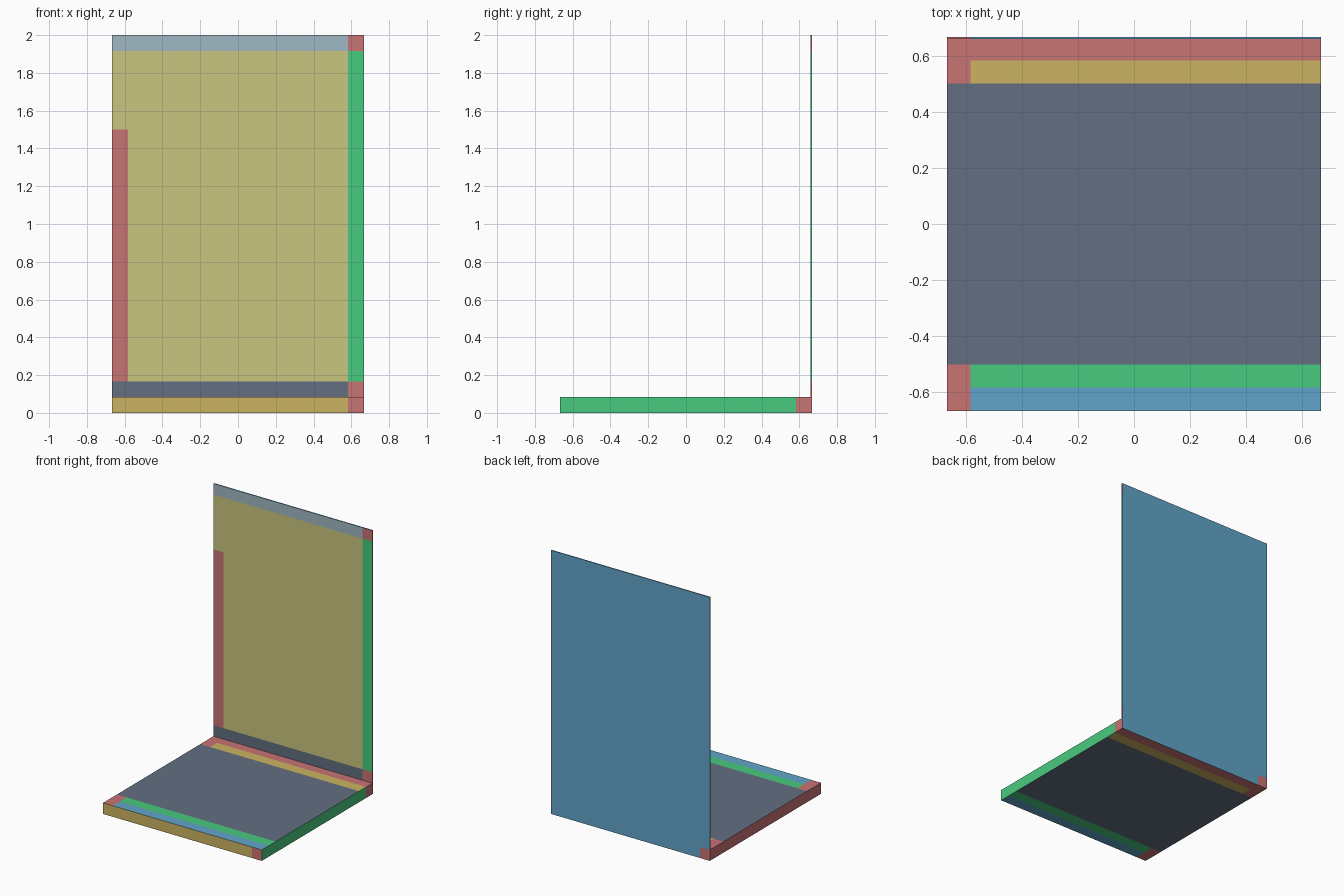
import bpy, bmesh
from mathutils import Vector

if "Cube" in bpy.data.objects:
    bpy.data.objects.remove(bpy.data.objects["Cube"])

H = 2 / 3          # half width
U = 1 / 12         # one colour-band width
T = 0.0083         # back panel thickness


def mat(name, rgb):
    lin = [(c / 255 / 12.92) if c < 10 else ((c / 255 + 0.055) / 1.055) ** 2.4 for c in rgb]
    m = bpy.data.materials.new(name)
    m.diffuse_color = (*lin, 1)
    m.use_nodes = True
    m.node_tree.nodes["Principled BSDF"].inputs["Base Color"].default_value = m.diffuse_color
    return m


RED, GREEN, BLUE, SLATE, GOLD, KHAKI, MIST = range(7)
MATS = [mat("dusty red", (200, 115, 116)), mat("green", (73, 202, 127)),
        mat("blue", (97, 165, 202)), mat("slate", (98, 110, 128)),
        mat("gold", (204, 180, 98)), mat("khaki", (201, 197, 128)),
        mat("misty blue", (160, 185, 195))]


def banded_box(name, lo, hi, cuts, rule):
    """Box cut along axis planes, faces coloured by rule(centre, normal)."""
    lo, hi = Vector(lo), Vector(hi)
    bm = bmesh.new()
    bmesh.ops.create_cube(bm, size=1)
    for v in bm.verts:
        v.co = Vector((hi[i] if v.co[i] > 0 else lo[i]) for i in range(3))
    for axis, values in cuts.items():
        no = Vector((0, 0, 0))
        no[axis] = 1
        for val in values:
            bmesh.ops.bisect_plane(bm, geom=bm.verts[:] + bm.edges[:] + bm.faces[:],
                                   plane_co=no * val, plane_no=no)
    bm.normal_update()
    for f in bm.faces:
        f.material_index = rule(f.calc_center_bounds(), f.normal)
    me = bpy.data.meshes.new(name)
    bm.to_mesh(me)
    bm.free()
    for m in MATS:
        me.materials.append(m)
    bpy.context.collection.objects.link(bpy.data.objects.new(name, me))


def base_rule(c, n):
    left, right = c.x < -H + U, c.x > H - U
    if abs(n.z) > 0.5:                      # top and underside stripes
        if abs(c.y) < 0.5:
            return SLATE
        if left or c.y > H - U:
            return RED
        return GOLD if c.y > 0 else GREEN if c.y > -H + U else BLUE
    if n.y < -0.5:
        return RED if right else GOLD
    if n.y > 0.5:
        return RED if left else BLUE
    if n.x > 0.5:
        return RED if c.y > H - U else GREEN
    return RED


def panel_rule(c, n):
    left, right = c.x < -H + U, c.x > H - U
    ends = c.z > 2 - U or c.z < 2 * U
    if n.y > 0.5:
        return BLUE
    if abs(n.z) > 0.5:
        return RED if left else BLUE
    if n.x < -0.5:
        return RED
    if n.x > 0.5 or right:                  # right border and right edge
        return RED if ends else GREEN
    if ends:
        return MIST if c.z > 1 else SLATE
    return RED if left and c.z < 1.5 else KHAKI


# Square base slab
banded_box("base_slab", (-H, -H, 0), (H, H, U),
           {0: (-H + U, H - U), 1: (-H + U, -0.5, 0.5, H - U)}, base_rule)
# Thin upright back panel
banded_box("back_panel", (-H, H - T, U), (H, H, 2),
           {0: (-H + U, H - U), 2: (2 * U, 1.5, 2 - U)}, panel_rule)
